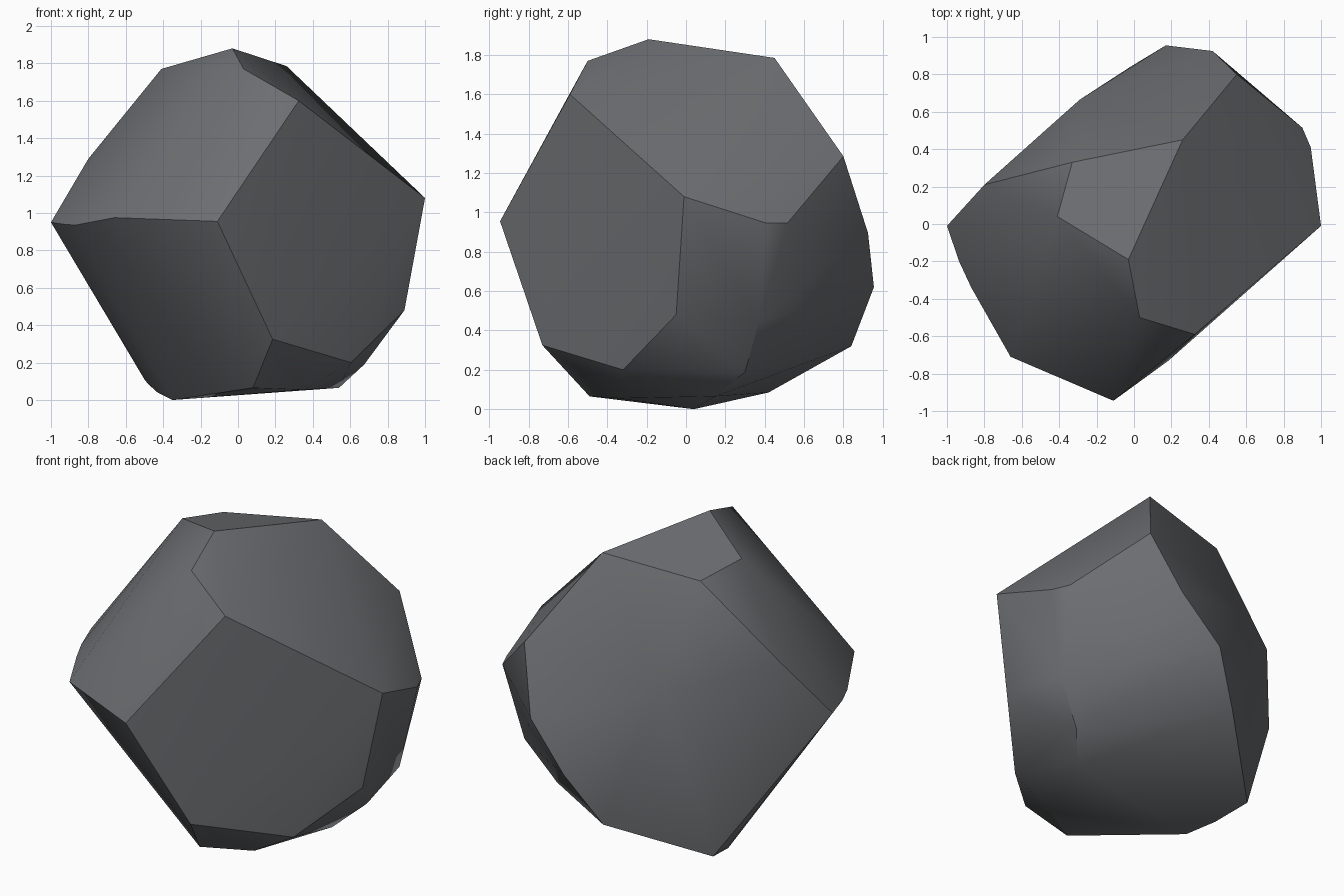
import bpy, bmesh, math

if "Cube" in bpy.data.objects:
    bpy.data.objects.remove(bpy.data.objects["Cube"])

# Corner points of the chipped boulder, grouped by region
crown = [(-.03, -.19, 1.88), (.03, -.50, 1.77), (-.41, .04, 1.77),
         (.26, .45, 1.785), (-.33, .33, 1.72), (.325, -.59, 1.60)]
waist = [(1, -.01, 1.08), (-.11, -.945, .955), (-.66, -.71, .975),
         (-.87, -.34, .935), (-.935, -.20, .94), (-1, -.01, .95),
         (-.80, .21, 1.29), (-.29, .665, 1.13), (.55, .80, 1.285),
         (.90, .515, .945), (.945, .41, .945), (.42, .925, .895),
         (.17, .955, .62)]
base = [(-.02, .84, .32), (.89, -.05, .48), (.85, .37, .44),
        (.675, .30, .19), (.54, .15, .065), (.185, -.73, .325),
        (.605, -.32, .20), (.08, -.49, .065), (.35, -.34, .055),
        (-.35, .04, 0), (-.43, .20, .04), (-.50, .30, .11),
        (-.48, .42, .085)]

# Solid stone: wrap the corners, then merge nearly flat neighbours into facets
bm = bmesh.new()
for p in crown + waist + base:
    bm.verts.new(p)
hull = bmesh.ops.convex_hull(bm, input=bm.verts[:])
loose = {g for g in hull["geom_interior"] + hull["geom_unused"]
         if isinstance(g, bmesh.types.BMVert)}
bmesh.ops.delete(bm, geom=list(loose), context='VERTS')
bmesh.ops.dissolve_limit(bm, angle_limit=math.radians(3),
                         verts=bm.verts[:], edges=bm.edges[:])
bmesh.ops.recalc_face_normals(bm, faces=bm.faces[:])
mesh = bpy.data.meshes.new("boulder")
bm.to_mesh(mesh)
bm.free()

# Stone colour
stone = bpy.data.materials.new("slate grey")
stone.diffuse_color = (.15, .155, .165, 1)
stone.use_nodes = True
stone.node_tree.nodes["Principled BSDF"].inputs["Base Color"].default_value = stone.diffuse_color
mesh.materials.append(stone)

# Sharp facet borders, soft slight bends
boulder = bpy.data.objects.new("boulder", mesh)
bpy.context.collection.objects.link(boulder)
bpy.context.view_layer.objects.active = boulder
boulder.select_set(True)
bpy.ops.object.shade_smooth_by_angle(angle=math.radians(30))
